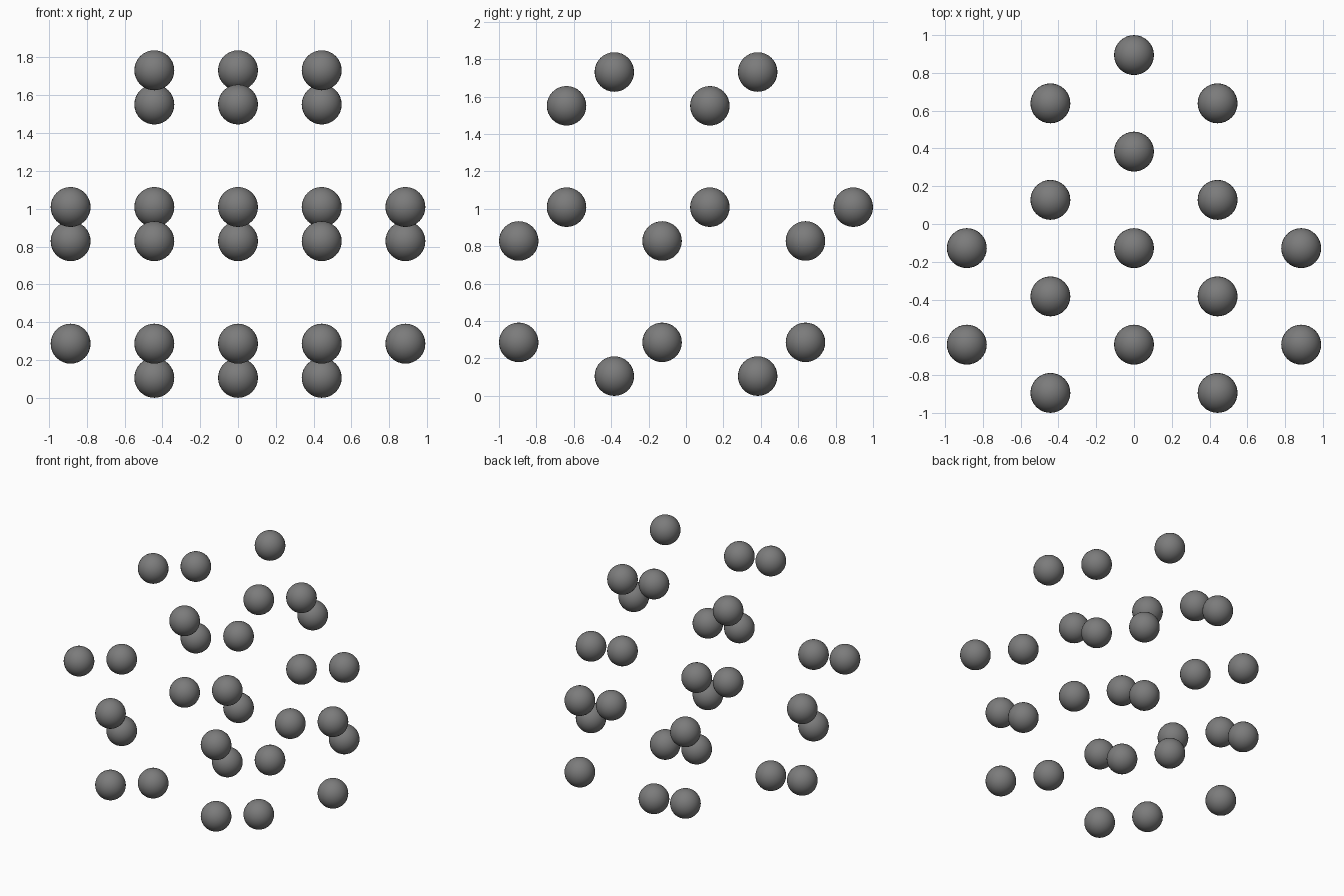
import bpy
import math

if "Cube" in bpy.data.objects:
    bpy.data.objects.remove(bpy.data.objects["Cube"])

BOND = 0.542                      # centre distance of neighbouring balls
R = 0.1056                        # ball radius
HALF = BOND * math.sqrt(8 / 3) / 2   # half of the in-plane spacing
U = HALF / (2 * math.sqrt(3))        # row step in y

# One shared smooth ball mesh
bpy.ops.mesh.primitive_uv_sphere_add(segments=32, ring_count=16, radius=R)
first = bpy.context.object
bpy.ops.object.shade_smooth()
ball = first.data
ball.name = "ball"
bpy.data.objects.remove(first)

# Dark grey
dark = bpy.data.materials.new("dark_grey")
dark.diffuse_color = (0.2, 0.2, 0.2, 1)
dark.use_nodes = True
dark.node_tree.nodes["Principled BSDF"].inputs["Base Color"].default_value = dark.diffuse_color
ball.materials.append(dark)

# Rows in each layer: y step -> x steps
ONE, TWO, THREE = (0,), (-1, 1), (-2, 0, 2)
cap = {-3: TWO, 3: ONE}
wide = {-7: TWO, -1: THREE, 5: TWO}

# Layers from the bottom: height in thirds of a bond, and its rows
layers = [
    (0, cap),
    (1, wide),
    (4, wide),
    (5, {-5: THREE, 1: TWO, 7: ONE}),
    (8, {-5: ONE, 1: TWO}),
    (9, cap),
]

# Place the lattice balls
for n, (level, rows) in enumerate(layers):
    for row, columns in rows.items():
        for col in columns:
            ob = bpy.data.objects.new(f"ball_layer_{n + 1}", ball)
            ob.location = (col * HALF, row * U, R + level * BOND / 3)
            bpy.context.collection.objects.link(ob)
